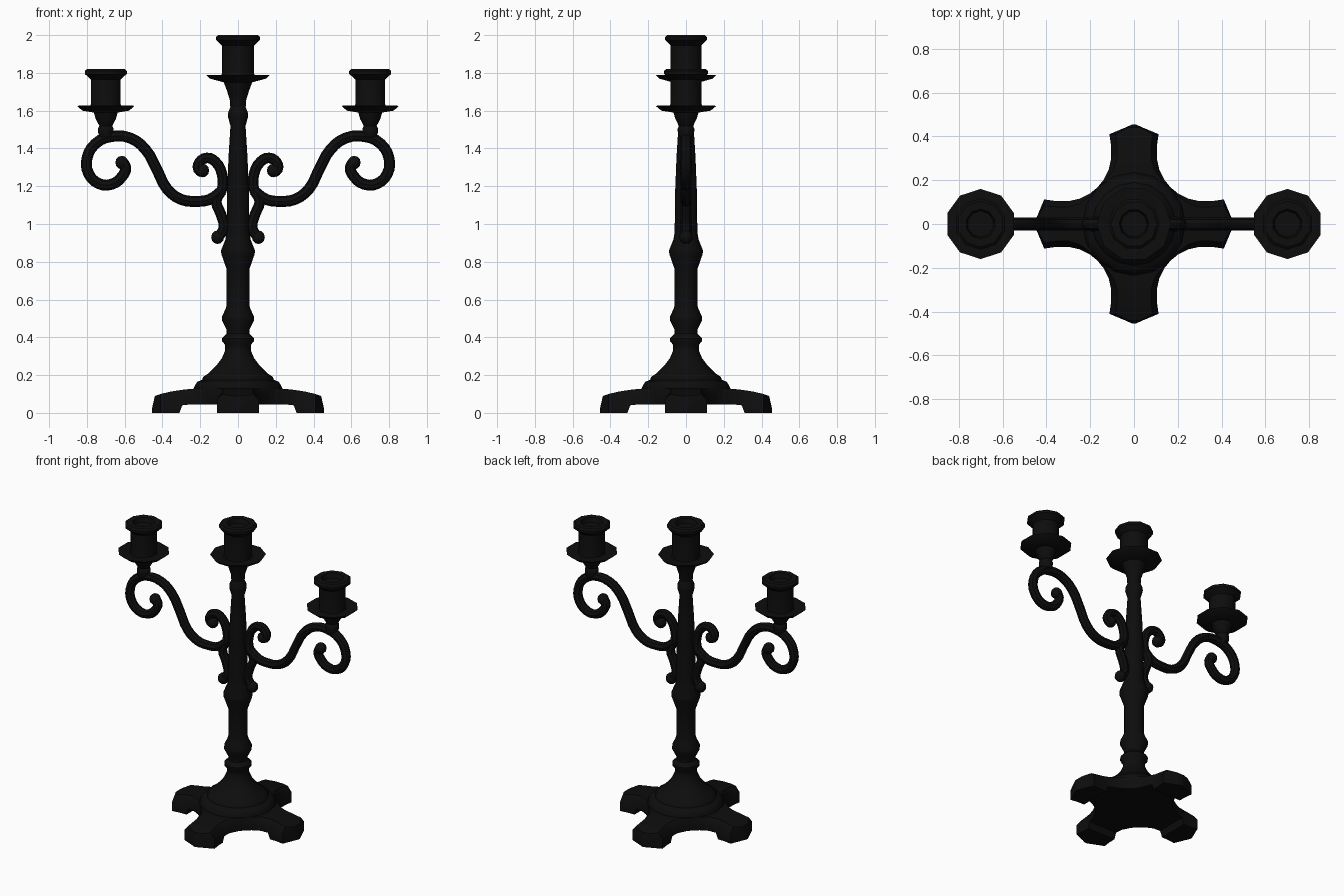
import bpy, bmesh, math

cube = bpy.data.objects.get("Cube")
if cube:
    bpy.data.objects.remove(cube, do_unlink=True)

# Single black metal
black = bpy.data.materials.new("black_iron")
black.use_nodes = True
COLOR = (0.004, 0.004, 0.004, 1)
black.diffuse_color = COLOR
black.node_tree.nodes["Principled BSDF"].inputs["Base Color"].default_value = COLOR


def finish(obj, angle=40):
    bpy.ops.object.select_all(action='DESELECT')
    obj.select_set(True)
    bpy.context.view_layer.objects.active = obj
    if obj.type == 'CURVE':
        bpy.ops.object.convert(target='MESH')
        obj = bpy.context.object
    obj.data.materials.clear()
    obj.data.materials.append(black)
    bpy.ops.object.shade_smooth_by_angle(angle=math.radians(angle))
    return obj


def mesh_object(name, bm, angle=40):
    bmesh.ops.remove_doubles(bm, verts=bm.verts, dist=0.0005)
    bmesh.ops.recalc_face_normals(bm, faces=bm.faces)
    mesh = bpy.data.meshes.new(name)
    bm.to_mesh(mesh)
    bm.free()
    obj = bpy.data.objects.new(name, mesh)
    bpy.context.collection.objects.link(obj)
    return finish(obj, angle)


def loft(bm, rings):
    # Bridge equal-length closed rings and cap both ends
    rows = [[bm.verts.new(p) for p in ring] for ring in rings]
    n = len(rows[0])
    for a, b in zip(rows, rows[1:]):
        for i in range(n):
            j = (i + 1) % n
            bm.faces.new((a[i], a[j], b[j], b[i]))
    bm.faces.new(rows[0])
    bm.faces.new(rows[-1])


def turned(name, profile, sides, x=0, phase=0):
    bm = bmesh.new()
    angles = [phase + math.tau * i / sides for i in range(sides)]
    loft(bm, [[(x + r * math.cos(a), r * math.sin(a), z) for a in angles]
              for r, z in profile])
    return mesh_object(name, bm)


def scroll(name, points, side, thick, end_scale):
    # Round bar following a smooth path in the XZ plane, thickened at its tip
    curve = bpy.data.curves.new(name, 'CURVE')
    curve.dimensions = '3D'
    curve.resolution_u = 3
    curve.bevel_depth = thick
    curve.bevel_resolution = 2
    curve.use_fill_caps = True
    spline = curve.splines.new('BEZIER')
    spline.bezier_points.add(len(points) - 1)
    for bp, (x, z) in zip(spline.bezier_points, points):
        bp.co = (side * x, 0, z)
        bp.handle_left_type = bp.handle_right_type = 'AUTO'
    spline.bezier_points[-1].radius = end_scale
    obj = bpy.data.objects.new(name, curve)
    bpy.context.collection.objects.link(obj)
    return finish(obj)


def ball(name, x, z, r):
    bm = bmesh.new()
    bmesh.ops.create_uvsphere(bm, u_segments=10, v_segments=6, radius=r)
    bmesh.ops.translate(bm, verts=bm.verts, vec=(x, 0, z))
    return mesh_object(name, bm, 60)


# Four-footed base: mitred wedges (distance, half width, bottom, top, chamfer)
FOOT = [(0.0, 0.0, 0.045, 0.13, 1), (0.167, 0.167, 0.045, 0.13, 1),
        (0.20, 0.14, 0.045, 0.13, 0.9), (0.25, 0.115, 0.045, 0.127, 0.8),
        (0.295, 0.105, 0.04, 0.122, 0.75), (0.31, 0.104, 0.0, 0.12, 0.75),
        (0.36, 0.105, 0.0, 0.112, 0.75), (0.41, 0.112, 0.0, 0.1, 0.75),
        (0.44, 0.04, 0.0, 0.09, 0.75), (0.455, 0.006, 0.0, 0.025, 0.75)]
for k, label in enumerate(("left", "back", "right", "front")):
    c, s = round(math.cos(k * math.pi / 2)), round(math.sin(k * math.pi / 2))
    rings = []
    for d, w, lo, hi, f in FOOT:
        shoulder = lo + (hi - lo) * 0.65
        section = [(-w, lo), (w, lo), (w, shoulder), (w * f, hi),
                   (-w * f, hi), (-w, shoulder)]
        rings.append([(c * d - s * t, s * d + c * t, z) for t, z in section])
    bm = bmesh.new()
    loft(bm, rings)
    mesh_object(label + "_foot", bm)

# Turned central column
turned("column", [
    (0.235, 0.10), (0.235, 0.13), (0.225, 0.15), (0.215, 0.165), (0.19, 0.175),
    (0.185, 0.19), (0.155, 0.21), (0.115, 0.25), (0.085, 0.29), (0.068, 0.33),
    (0.068, 0.36), (0.084, 0.38), (0.084, 0.395), (0.06, 0.42), (0.06, 0.44),
    (0.085, 0.49), (0.085, 0.51), (0.066, 0.55), (0.06, 0.57), (0.06, 0.76),
    (0.088, 0.84), (0.09, 0.86), (0.066, 0.92), (0.06, 0.96), (0.058, 1.16),
    (0.05, 1.36), (0.04, 1.52), (0.054, 1.57), (0.052, 1.59), (0.04, 1.62)], 16)

# Central candle holder
turned("center_holder", [
    (0.04, 1.61), (0.044, 1.66), (0.06, 1.71), (0.075, 1.75), (0.15, 1.77),
    (0.17, 1.79), (0.15, 1.79), (0.088, 1.78), (0.085, 1.80), (0.085, 1.945),
    (0.117, 1.975), (0.117, 1.99), (0.105, 2.0), (0.068, 2.0), (0.06, 1.97)], 10)

HOLDER = [(0.035, 1.46), (0.044, 1.49), (0.044, 1.505), (0.036, 1.52),
          (0.056, 1.555), (0.066, 1.59), (0.13, 1.60), (0.16, 1.625),
          (0.14, 1.628), (0.086, 1.62), (0.083, 1.635), (0.083, 1.765),
          (0.117, 1.795), (0.117, 1.81), (0.105, 1.82), (0.068, 1.82), (0.06, 1.79)]
ARM = [(0.08, 1.18), (0.15, 1.13), (0.22, 1.12), (0.30, 1.13), (0.375, 1.185),
       (0.43, 1.29), (0.49, 1.395), (0.57, 1.455), (0.67, 1.463), (0.755, 1.425),
       (0.80, 1.345), (0.79, 1.265), (0.735, 1.213), (0.67, 1.21),
       (0.615, 1.25), (0.595, 1.30), (0.615, 1.325)]
BRACE = [(0.095, 0.94), (0.075, 0.98), (0.09, 1.05), (0.115, 1.12), (0.083, 1.19),
         (0.085, 1.265), (0.12, 1.33), (0.165, 1.35), (0.205, 1.325),
         (0.21, 1.29), (0.185, 1.275)]

# Side arms, bracing scrolls and outer holders
for side, label in ((1, "left"), (-1, "right")):
    scroll(label + "_arm", ARM, side, 0.029, 1.15)
    ball(label + "_arm_curl_end", side * 0.615, 1.325, 0.036)
    scroll(label + "_brace", BRACE, side, 0.028, 1.1)
    ball(label + "_brace_curl_end", side * 0.187, 1.283, 0.036)
    ball(label + "_brace_foot", side * 0.108, 0.93, 0.036)
    turned(label + "_holder", HOLDER, 10, side * 0.70, math.pi / 2)
